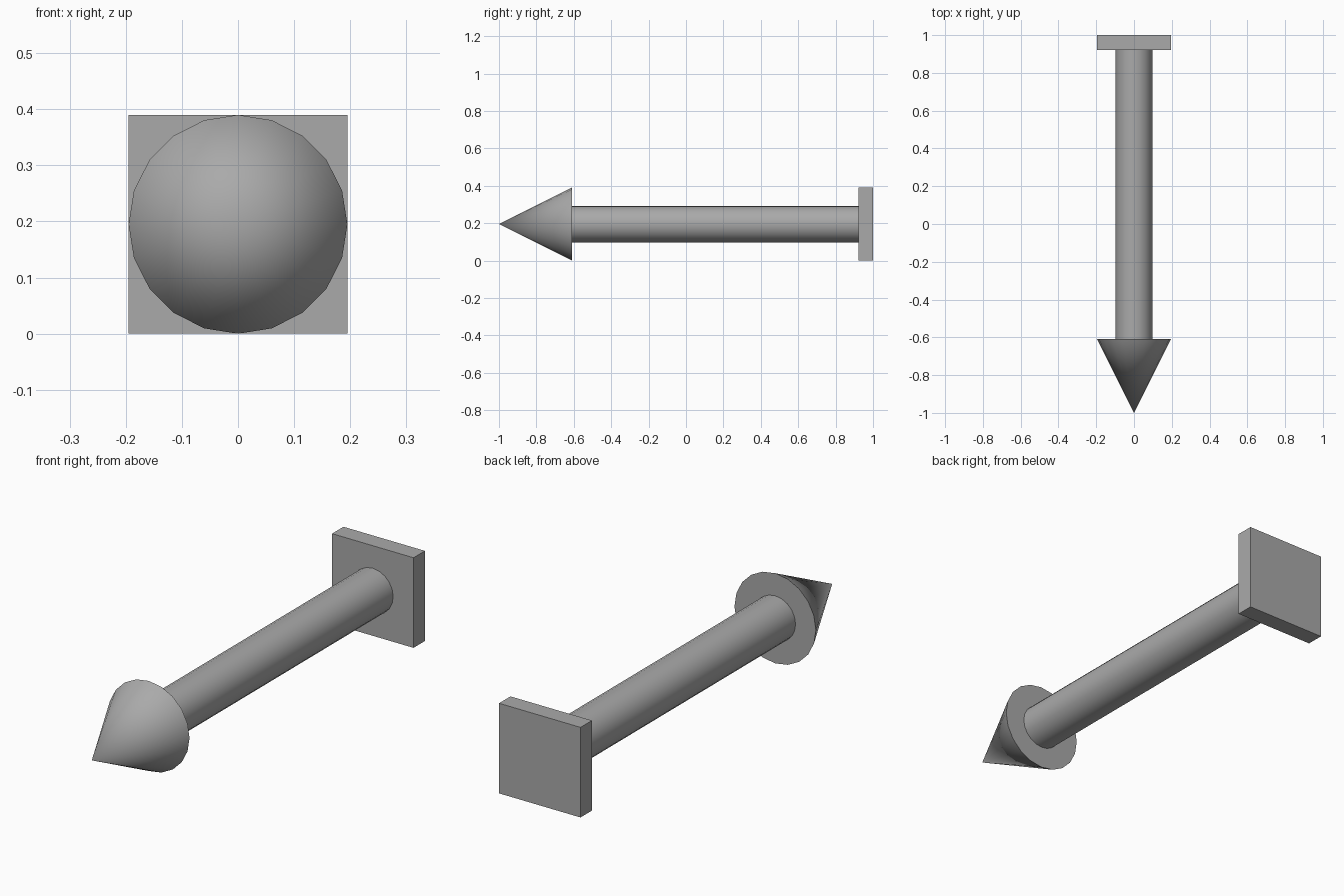
import bpy
import math

cube = bpy.data.objects.get("Cube")
if cube:
    bpy.data.objects.remove(cube, do_unlink=True)

SIDES = 20
HALF = 0.195          # half width of the plate and radius of the tip
TIP_BACK = -0.61      # where the tip meets the shaft
PLATE_FRONT = 0.922   # where the shaft meets the plate

grey = bpy.data.materials.new("plain_grey")
grey.use_nodes = True
colour = (0.4, 0.4, 0.4, 1)
grey.diffuse_color = colour
grey.node_tree.nodes["Principled BSDF"].inputs["Base Color"].default_value = colour


def finish(name, smooth=False):
    """Name the new part, colour it and set its shading."""
    part = bpy.context.object
    part.name = name
    part.data.materials.append(grey)
    if smooth:
        bpy.ops.object.shade_smooth_by_angle(angle=math.radians(35))
    return part


def round_part(name, y_front, y_back, r_front, r_back):
    """Round part lying along y."""
    bpy.ops.mesh.primitive_cone_add(
        vertices=SIDES, radius1=r_back, radius2=r_front,
        depth=y_back - y_front,
        location=(0, (y_front + y_back) / 2, HALF),
        rotation=(math.pi / 2, 0, 0))
    return finish(name, True)


# Pointed tip and long shaft
round_part("pointed_tip", -1, TIP_BACK, 0, HALF)
round_part("shaft", TIP_BACK, PLATE_FRONT, HALF / 2, HALF / 2)

# Square end plate
bpy.ops.mesh.primitive_cube_add(size=1, location=(0, (1 + PLATE_FRONT) / 2, HALF))
plate = finish("end_plate")
plate.scale = (2 * HALF, 1 - PLATE_FRONT, 2 * HALF)
bpy.ops.object.transform_apply(location=False, rotation=False, scale=True)
